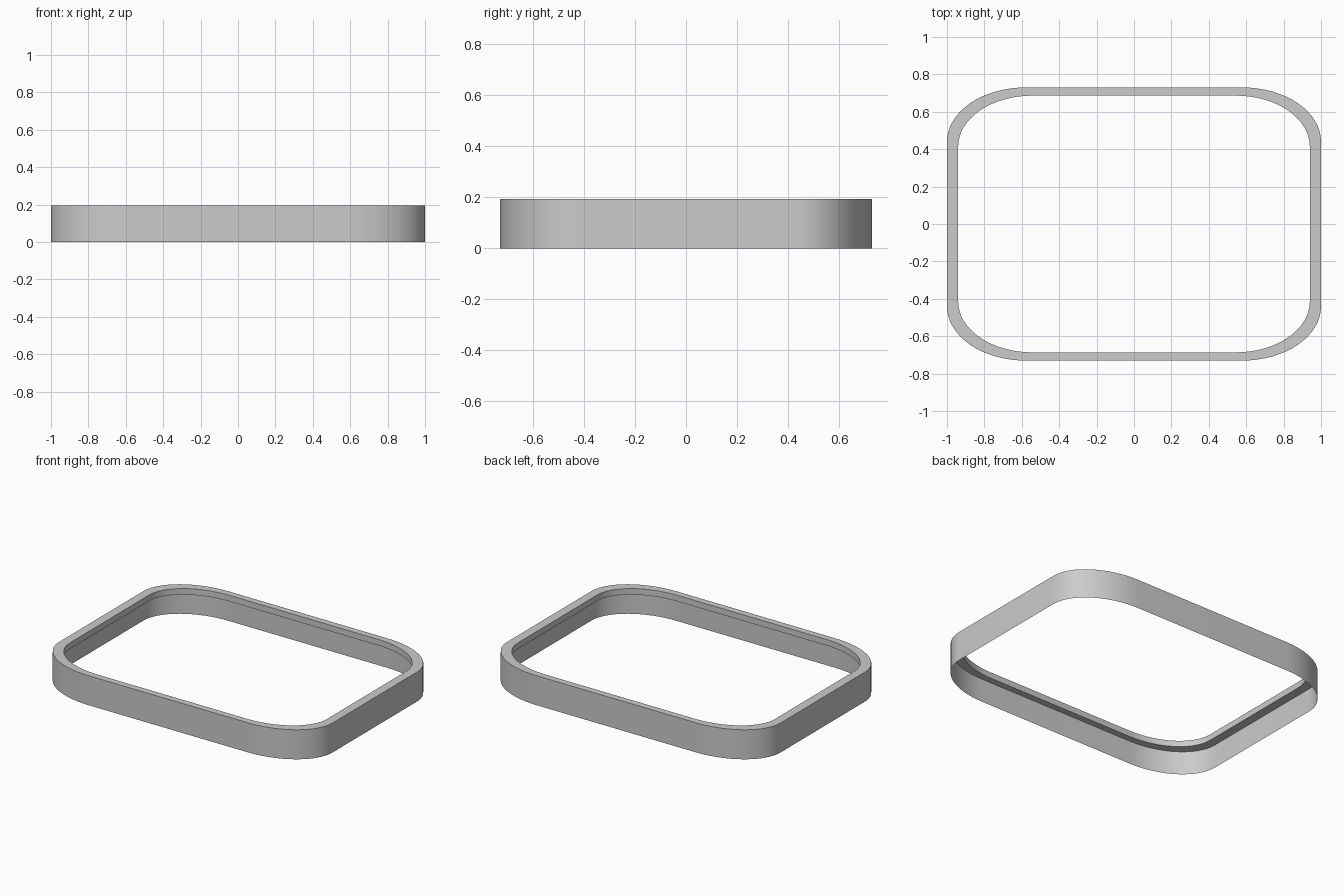
import bpy, bmesh, math

if "Cube" in bpy.data.objects:
    bpy.data.objects.remove(bpy.data.objects["Cube"])

HX, HY, H = 1.0, 0.73, 0.195      # half sizes and height
RX, RY = 0.42, 0.29               # elliptical corner radii
LIP_SCALE, LIP_DEPTH = 0.94, 0.04
STEPS = 16


def outline(scale, z):
    """Rounded rectangle loop, counter-clockwise."""
    pts = []
    for q, (sx, sy) in enumerate([(1, 1), (-1, 1), (-1, -1), (1, -1)]):
        for i in range(STEPS + 1):
            a = math.pi / 2 * (q + i / STEPS)
            x = sx * (HX - RX) + RX * math.cos(a)
            y = sy * (HY - RY) + RY * math.sin(a)
            pts.append((x * scale, y * scale, z))
    return pts


def sweep(name, section):
    """Bridge successive outlines of a cross-section into one surface."""
    bm = bmesh.new()
    rings = [[bm.verts.new(p) for p in outline(s, z)] for s, z in section]
    n = len(rings[0])
    for a, b in zip(rings, rings[1:]):
        for i in range(n):
            j = (i + 1) % n
            bm.faces.new((a[i], a[j], b[j], b[i]))
    bmesh.ops.remove_doubles(bm, verts=bm.verts, dist=0.0001)
    mesh = bpy.data.meshes.new(name)
    bm.to_mesh(mesh)
    bm.free()
    obj = bpy.data.objects.new(name, mesh)
    bpy.context.collection.objects.link(obj)
    bpy.context.view_layer.objects.active = obj
    obj.select_set(True)
    bpy.ops.object.shade_smooth_by_angle(angle=math.radians(30))
    obj.select_set(False)
    return obj


# Thin outer wall, flat rim, and inward lip with its underside
sweep("frame_ring", [
    (1.0, 0.0),
    (1.0, H),
    (LIP_SCALE, H),
    (LIP_SCALE, H - LIP_DEPTH),
    (0.999, H - LIP_DEPTH),
])
